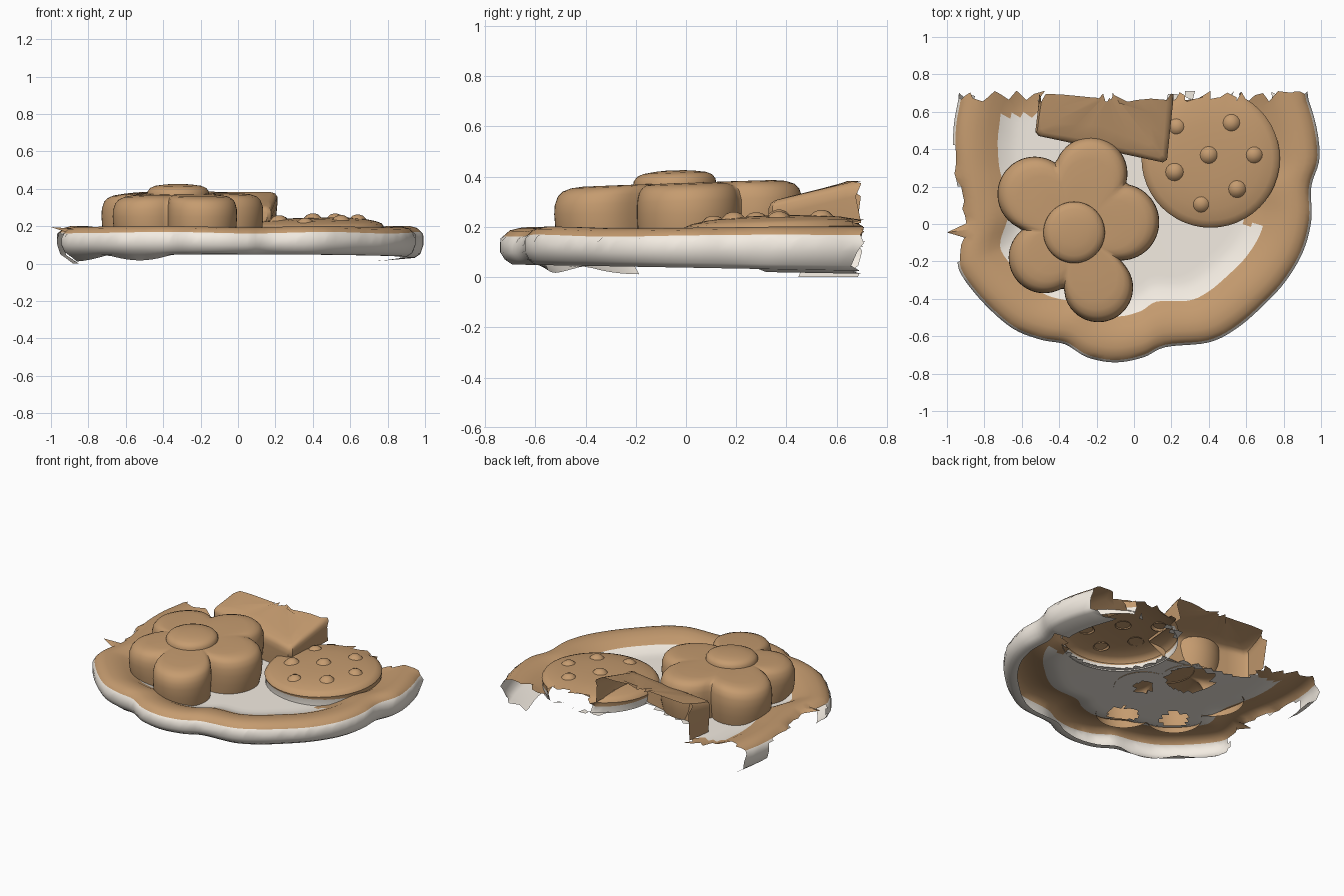
import bpy, bmesh, math, random
from mathutils import Vector

if "Cube" in bpy.data.objects:
    bpy.data.objects.remove(bpy.data.objects["Cube"])
random.seed(4)

def material(name, col):
    m = bpy.data.materials.new(name)
    m.diffuse_color = (*col, 1)
    m.use_nodes = True
    m.node_tree.nodes["Principled BSDF"].inputs["Base Color"].default_value = m.diffuse_color
    return m

BROWN = material("baked_brown", (0.56, 0.33, 0.16))
WHITE = material("glazed_white", (0.90, 0.84, 0.76))

def spline(pts, n):
    """Closed Catmull-Rom curve through 2D points."""
    out, k = [], len(pts)
    for i in range(k):
        a, b, c, d = (Vector(pts[(i + j) % k]) for j in (-1, 0, 1, 2))
        for s in range(n):
            t = s / n
            out.append(0.5 * (2 * b + (c - a) * t + (2 * a - 5 * b + 4 * c - d) * t * t
                              + (3 * b - a - 3 * c + d) * t ** 3))
    return out

def loft(outline, center, rows, zfun=lambda x, y, z: z):
    """Rows are (inset, scale, z, white) from the outside bottom to the middle."""
    bm, c, rings = bmesh.new(), Vector(center), []
    for d, f, z, w in rows:
        ring = []
        for p in outline:
            v = Vector(p) - c
            q = c + v * f * (1 - d / v.length)
            ring.append(bm.verts.new((q.x, q.y, zfun(q.x, q.y, z))))
        rings.append(ring)
    n = len(outline)
    for r in range(len(rows) - 1):
        for i in range(n):
            j = (i + 1) % n
            face = bm.faces.new((rings[r][i], rings[r][j], rings[r + 1][j], rings[r + 1][i]))
            face.material_index = rows[r][3]
    cap = bm.faces.new(rings[-1])
    cap.material_index = rows[-1][3]
    bmesh.ops.poke(bm, faces=[cap])
    return bm, rings

def ragged_cut(bm, y):
    """Trim the back and leave a torn edge."""
    res = bmesh.ops.bisect_plane(bm, geom=bm.verts[:] + bm.edges[:] + bm.faces[:],
                                 plane_co=(0, y, 0), plane_no=(0, 1, 0), clear_outer=True)
    for e in res["geom_cut"]:
        if isinstance(e, bmesh.types.BMVert):
            e.co.y += random.uniform(-0.025, 0.035)

def finish(bm, name, angle=40):
    me = bpy.data.meshes.new(name)
    bm.to_mesh(me)
    bm.free()
    ob = bpy.data.objects.new(name, me)
    bpy.context.collection.objects.link(ob)
    me.materials.append(BROWN)
    me.materials.append(WHITE)
    bpy.ops.object.select_all(action='DESELECT')
    ob.select_set(True)
    bpy.context.view_layer.objects.active = ob
    bpy.ops.object.shade_smooth_by_angle(angle=math.radians(angle))
    return ob

def circle(cx, cy, r, n=48):
    return [(cx + r * math.cos(2 * math.pi * i / n), cy + r * math.sin(2 * math.pi * i / n))
            for i in range(n)]

# Shared layout
petals = [(-0.23, 0.27, 0.195), (-0.53, 0.16, 0.2), (-0.48, -0.18, 0.19),
          (-0.19, -0.34, 0.185), (-0.07, 0.01, 0.205)]
heart = (-0.32, -0.045)
disc = (0.41, 0.35, 0.37)

def block_front(x):
    return 0.48 - (x + 0.52) * 0.217

# Plate: wavy rim, outer wall and sunken floor
edge = [(0.95, 0.62), (0.995, 0.37), (0.95, 0.2), (0.95, 0.02), (0.905, -0.15), (0.81, -0.31),
        (0.69, -0.44), (0.55, -0.56), (0.4, -0.635), (0.17, -0.66), (0.05, -0.715), (-0.1, -0.742),
        (-0.25, -0.715), (-0.37, -0.645), (-0.5, -0.62), (-0.65, -0.56), (-0.8, -0.43),
        (-0.92, -0.28), (-0.945, -0.18), (-0.915, 0), (-0.945, 0.2), (-0.97, 0.38), (-0.95, 0.62),
        (-0.85, 0.85), (-0.4, 1.1), (0.1, 1.15), (0.5, 1.08), (0.83, 0.85)]
rows = [(0.09, 1, 0.045, 1), (0.05, 1, 0.045, 1), (0.02, 1, 0.065, 1), (0.002, 1, 0.10, 1),
        (0.002, 1, 0.14, 1), (0.015, 1, 0.165, 0), (0.04, 1, 0.187, 0), (0.08, 1, 0.197, 0),
        (0.13, 1, 0.196, 0), (0.19, 1, 0.182, 0), (0.25, 1, 0.155, 1), (0.31, 1, 0.132, 1)]
rows += [(0.31, 1 - k / 14, 0.125, 1) for k in range(1, 14)]

def plate_z(x, y, z):
    if z < 0.08:
        return z + 0.006 - 0.025 * (y + 0.74) / 1.4
    return z + 0.004 * math.sin(7 * x + 3 * y)

bm, rings = loft(list(reversed(spline(edge, 5))), (0, 0.2), rows, plate_z)
for v in rings[4]:                                   # uneven glaze line
    v.co.z += random.uniform(-0.014, 0.018)
for v in rings[0]:                                   # tattered underside
    if v.co.x < -0.35:
        v.co.z = max(0, v.co.z - 0.03 * abs(math.sin(9 * v.co.x)))
    elif v.co.y > 0.3:                               # wider underside at the back right
        v.co.x -= 0.1
        v.co.z = max(0, v.co.z - 0.012)
min(rings[0], key=lambda v: (v.co - Vector((-0.84, 0.6, 0))).length).co.z = 0
drop = []
for f in bm.faces:
    c = f.calc_center_median()
    inner = math.hypot(c.x, c.y - 0.2) < 0.8 and c.z > 0.11
    torn = c.x < -0.8 and -0.19 < c.y < 0.45 and c.z < 0.16
    under = math.hypot(c.x - disc[0], c.y - disc[1]) < 0.34 or \
        (-0.48 < c.x < 0.16 and c.y > block_front(c.x) + 0.03)
    holes = any(math.hypot(c.x - petals[i][0], c.y - petals[i][1]) < r
                for i, r in ((0, 0.15), (3, 0.10), (2, 0.09), (4, 0.06)))
    if torn or (inner and (under or holes)):
        drop.append(f)
    elif inner and ((c.x > 0.6 and c.y > 0) or (c.x < -0.5 and c.y > 0.57)):
        f.material_index = 0                         # browned floor corners
bmesh.ops.delete(bm, geom=drop, context='FACES')
for v in bm.verts:                                   # torn left edge
    if v.co.x < -0.88 and -0.12 < v.co.y < 0.42 and v.is_boundary:
        v.co.x += random.uniform(-0.02, 0.01)
spike = min((v for v in bm.verts if v.co.z > 0.12),
            key=lambda v: (v.co - Vector((-0.93, -0.05, 0.15))).length)
spike.co = (-1.0, -0.045, 0.195)
ragged_cut(bm, 0.68)
finish(bm, "plate", 50)

# Flower biscuit: outline is the union of five petal circles
outline = []
for i in range(140):
    a = 2 * math.pi * i / 140
    d, best = Vector((math.cos(a), math.sin(a))), 0
    for px, py, r in petals:
        v = Vector((px - heart[0], py - heart[1]))
        t = v.dot(d)
        h = r * r - (v.length_squared - t * t)
        if h > 0:
            best = max(best, t + math.sqrt(h))
    outline.append(Vector(heart) + d * best)

def tilt(x, y, z):
    return z + (0.035 * (y + 0.1) - 0.07 * max(0, -x - 0.5) if z > 0.25 else 0)

bm, _ = loft(outline, heart, [(0.02, 1, 0.125, 0), (0.005, 1, 0.19, 0), (0, 1, 0.25, 0),
                              (0.002, 1, 0.30, 0), (0.015, 1, 0.335, 0), (0.035, 1, 0.354, 0),
                              (0.07, 1, 0.366, 0), (0.12, 1, 0.371, 0), (0.12, 0.6, 0.372, 0)], tilt)
finish(bm, "flower_biscuit")
bm, _ = loft(circle(*heart, 0.165), heart, [(0, 1, 0.365, 0), (0.002, 1, 0.385, 0), (0.015, 1, 0.402, 0),
                                            (0.04, 1, 0.413, 0), (0.09, 1, 0.42, 0), (0.13, 1, 0.423, 0)], tilt)
finish(bm, "flower_centre")

# Round biscuit: shallow dome with a pale lower side
def dome_z(x, y, z):
    return z + (0.03 * (y - 0.35) + 0.02 * (x - 0.41) if z > 0.18 else 0)

bm, _ = loft(circle(*disc), disc[:2], [(0.005, 1, 0.12, 1), (0.005, 1, 0.165, 0), (0, 1, 0.19, 0),
                                       (0.012, 1, 0.208, 0), (0.04, 1, 0.219, 0), (0.1, 1, 0.232, 0),
                                       (0.18, 1, 0.24, 0), (0.28, 1, 0.244, 0)], dome_z)
ragged_cut(bm, 0.68)
finish(bm, "round_biscuit")

# Small bumps on the round biscuit
for i, (x, y) in enumerate([(0.23, 0.52), (0.52, 0.54), (0.22, 0.28), (0.40, 0.37),
                            (0.64, 0.37), (0.55, 0.19), (0.36, 0.11)]):
    d = math.hypot(x - disc[0], y - disc[1])
    base = dome_z(x, y, 0.244 - 0.28 * max(0, d - 0.09) ** 2 - 0.02 * (d > 0.2) * (d - 0.2) / 0.1)
    bm, _ = loft(circle(x, y, 0.052, 16), (x, y), [(0, 1, base - 0.008, 0), (0.01, 1, base + 0.005, 0),
                                                  (0.024, 1, base + 0.018, 0), (0.042, 1, base + 0.024, 0)])
    finish(bm, f"bump_{i + 1}", 60)

# Tilted rectangular biscuit, torn at the back, resting on the round one
corners = [Vector(p) for p in ((-0.53, 0.475), (0.175, 0.325), (0.24, 0.95), (-0.46, 1.05))]
outline = []
for i in range(4):
    a, b = corners[i], corners[(i + 1) % 4]
    outline += [a.lerp(b, t) for t in (0.03, 0.2, 0.35, 0.5, 0.65, 0.8, 0.97)]

def block_z(x, y, z):
    if z < 0.2 and x > 0.08:
        return 0.215
    return z + (0.24 * (y - 0.33) if z > 0.2 else 0)

bm, _ = loft(outline, (-0.15, 0.7), [(0.01, 1, 0.125, 0), (0, 1, 0.24, 0), (0, 1, 0.275, 0),
                                     (0.012, 1, 0.293, 0), (0.035, 1, 0.30, 0), (0.12, 1, 0.302, 0)], block_z)
ragged_cut(bm, 0.67)
finish(bm, "rectangular_biscuit")
